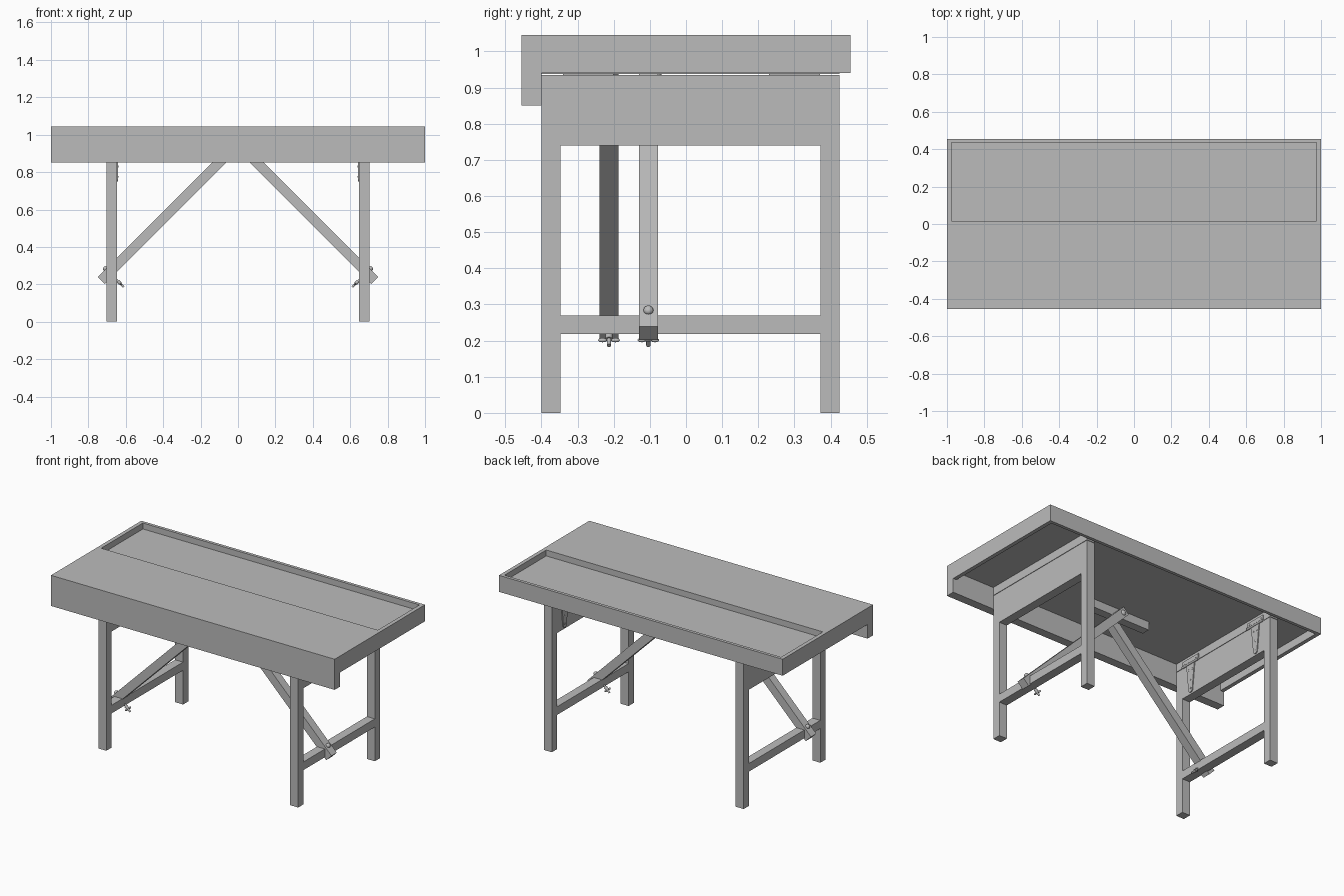
import bpy, bmesh, math
from mathutils import Vector, Matrix

cube = bpy.data.objects.get("Cube")
if cube:
    bpy.data.objects.remove(cube, do_unlink=True)

grey = bpy.data.materials.new("plain_grey")
grey.use_nodes = True
grey.diffuse_color = (0.5, 0.5, 0.5, 1)
grey.node_tree.nodes["Principled BSDF"].inputs["Base Color"].default_value = (0.5, 0.5, 0.5, 1)


def finish(name, bm, smooth=False):
    bmesh.ops.recalc_face_normals(bm, faces=bm.faces)
    mesh = bpy.data.meshes.new(name)
    bm.to_mesh(mesh)
    bm.free()
    mesh.materials.append(grey)
    obj = bpy.data.objects.new(name, mesh)
    bpy.context.collection.objects.link(obj)
    if smooth:
        bpy.ops.object.select_all(action='DESELECT')
        obj.select_set(True)
        bpy.context.view_layer.objects.active = obj
        bpy.ops.object.shade_smooth_by_angle()
    return obj


def box(name, x, y, z):
    """Axis-aligned box from (low, high) pairs."""
    bm = bmesh.new()
    size = [b - a for a, b in (x, y, z)]
    mid = [(a + b) / 2 for a, b in (x, y, z)]
    bmesh.ops.create_cube(bm, size=1, matrix=Matrix.Translation(mid) @ Matrix.Diagonal((*size, 1)))
    return finish(name, bm)


def plate(name, outline, x0, x1):
    """Outline of (y, z) points, extruded along x."""
    bm = bmesh.new()
    face = bm.faces.new([bm.verts.new((x0, y, z)) for y, z in outline])
    ext = bmesh.ops.extrude_face_region(bm, geom=[face])
    verts = [v for v in ext["geom"] if isinstance(v, bmesh.types.BMVert)]
    bmesh.ops.translate(bm, verts=verts, vec=(x1 - x0, 0, 0))
    return finish(name, bm)


def rod(name, a, b, r, sides=16):
    a, b = Vector(a), Vector(b)
    bm = bmesh.new()
    turn = (b - a).to_track_quat('Z', 'Y').to_matrix().to_4x4()
    bmesh.ops.create_cone(bm, cap_ends=True, segments=sides, radius1=r, radius2=r,
                          depth=(b - a).length, matrix=Matrix.Translation((a + b) / 2) @ turn)
    return finish(name, bm, True)


def dome(name, centre, axis, r, height):
    bm = bmesh.new()
    turn = Vector(axis).to_track_quat('Z', 'Y').to_matrix().to_4x4()
    bmesh.ops.create_uvsphere(bm, u_segments=16, v_segments=8, radius=1,
                              matrix=Matrix.Translation(centre) @ turn @ Matrix.Diagonal((r, r, height, 1)))
    return finish(name, bm, True)


def cut(target, cutter):
    cutter.hide_render = True
    mod = target.modifiers.new("cut", 'BOOLEAN')
    mod.operation, mod.solver, mod.object = 'DIFFERENCE', 'EXACT', cutter
    bpy.context.view_layer.objects.active = target
    bpy.ops.object.modifier_apply(modifier=mod.name)
    bpy.data.objects.remove(cutter, do_unlink=True)


# Table top: deep front apron, shallow rim, hollow underside, tool trough
top = box("table_top", (-1, 1), (-0.455, 0.455), (0.85, 1.045))
cut(top, box("apron_cutter", (-1.2, 1.2), (-0.40, 0.6), (0.7, 0.94)))
cut(top, box("underside_cutter", (-0.975, 0.975), (-0.40, 0.435), (0.9, 0.99)))
cut(top, box("trough_cutter", (-0.975, 0.975), (0.015, 0.435), (1.007, 1.2)))

# Centre batten that carries both braces
box("brace_batten", (-0.22, 0.22), (-0.185, -0.132), (0.937, 0.99))

Y0, Y1, LEG = -0.40, 0.425, 0.053
for s, side, by in ((1, "left", -0.104), (-1, "right", -0.213)):
    inner, outer = s * 0.648, s * 0.704

    # Trestle: two legs joined by a deep panel, plus a low rail
    plate(side + "_leg_frame",
          [(Y0, 0), (Y0 + LEG, 0), (Y0 + LEG, 0.74), (Y1 - LEG, 0.74),
           (Y1 - LEG, 0), (Y1, 0), (Y1, 0.935), (Y0, 0.935)], inner, outer)
    x = sorted((inner, outer))
    box(side + "_rail", x, (Y0 + LEG, Y1 - LEG), (0.218, 0.27))
    box(side + "_hinge_batten", x, (Y0, Y1), (0.938, 0.99))

    # Diagonal brace
    lo, hi = Vector((s * 0.732, by, 0.22)), Vector((s * -0.008, by, 0.96))
    along = (hi - lo).normalized()
    across = Vector((s, 0, 1)).normalized()
    bm = bmesh.new()
    rot = Matrix((along, Vector((0, 1, 0)), across)).transposed().to_4x4()
    bmesh.ops.create_cube(bm, size=1, matrix=Matrix.Translation((lo + hi) / 2) @ rot
                          @ Matrix.Diagonal(((hi - lo).length, 0.053, 0.053, 1)))
    finish(side + "_brace", bm)

    # Pivot bolt through the batten
    face = 1 if s > 0 else -1
    pivot = Vector((s * 0.012, by + face * 0.0265, 0.94))
    dome(side + "_pivot_head", pivot, (0, 1, 0), 0.016, 0.01)

    # Clamping bolt through brace and rail, with wing nut
    head = Vector((s * 0.709, by, 0.284))
    tip = head - across * 0.138
    rod(side + "_bolt", head, tip, 0.006)
    dome(side + "_bolt_head", head, across, 0.014, 0.012)
    nut = head - across * 0.105
    rod(side + "_wing_nut", nut + across * 0.01, nut - across * 0.01, 0.01)
    for w in (-1, 1):
        wing = Vector((0, w, 0)) * 0.018 - across * 0.012
        dome(side + "_nut_wing", nut + wing, (0, 1, 0), 0.006, 0.012)

    # Strap hinges on the inner face
    for hy in (-0.27, 0.30):
        skin = inner - s * 0.006
        plate(side + "_hinge_strap",
              [(hy - 0.035, 0.932), (hy + 0.035, 0.932), (hy + 0.016, 0.76),
               (hy + 0.008, 0.75), (hy - 0.008, 0.75), (hy - 0.016, 0.76)], inner, skin)
        plate(side + "_hinge_leaf",
              [(hy - 0.07, 0.942), (hy + 0.07, 0.942), (hy + 0.07, 0.972), (hy - 0.07, 0.972)],
              inner, skin)
        rod(side + "_hinge_pin", (skin, hy - 0.07, 0.937), (skin, hy + 0.07, 0.937), 0.007)
        screws = [(0, 0.775), (0, 0.83), (-0.015, 0.895), (0.015, 0.895), (-0.05, 0.957), (0.05, 0.957)]
        for dy, z in screws:
            dome(side + "_hinge_screw", (skin, hy + dy, z), (1, 0, 0), 0.006, 0.003)
